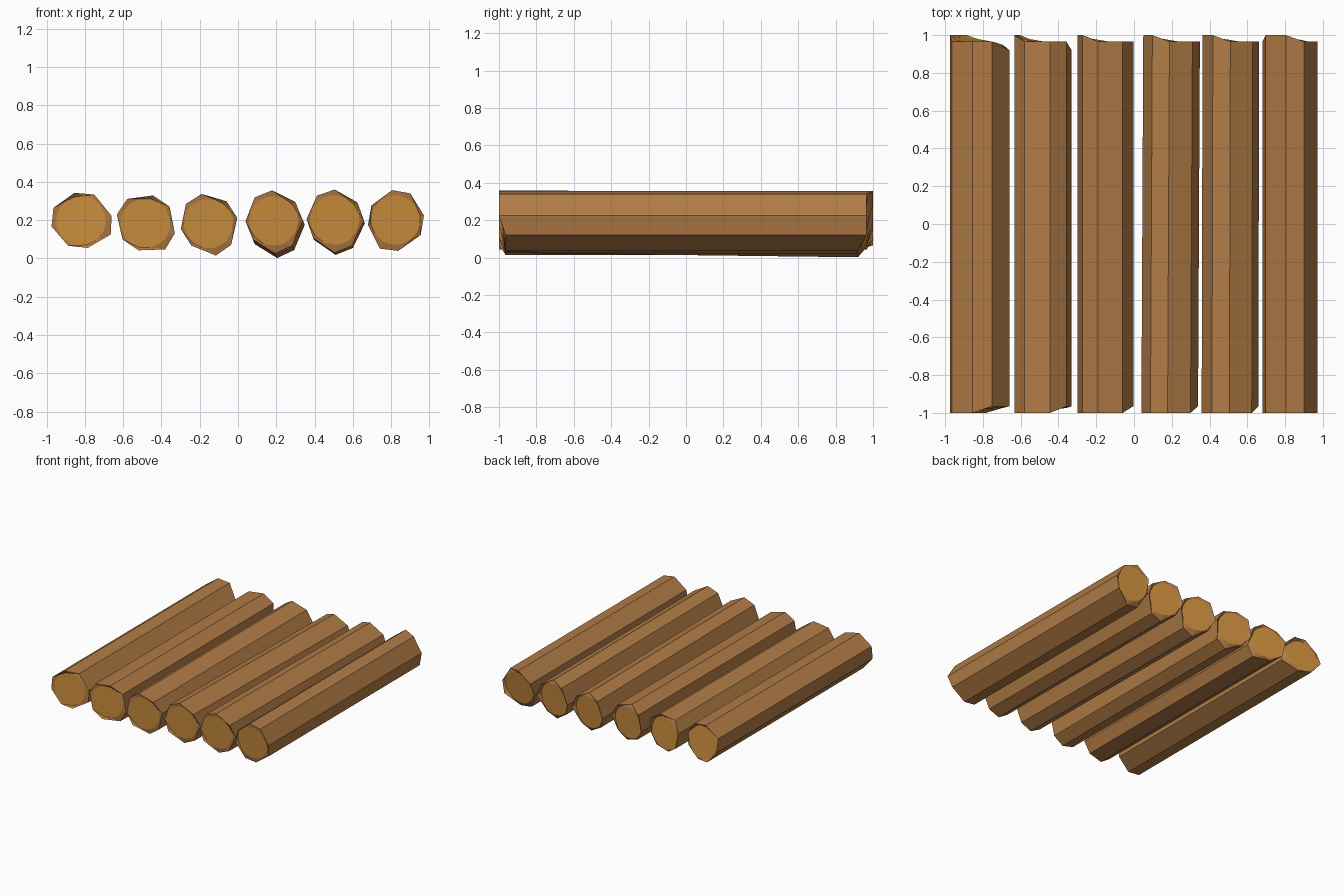
import bpy, bmesh, math
from math import cos, sin, radians

if "Cube" in bpy.data.objects:
    bpy.data.objects.remove(bpy.data.objects["Cube"])


def material(name, rgb):
    m = bpy.data.materials.new(name)
    m.diffuse_color = (*rgb, 1)
    m.use_nodes = True
    m.node_tree.nodes["Principled BSDF"].inputs["Base Color"].default_value = m.diffuse_color
    return m


BARK = material("brown_bark", (0.445, 0.202, 0.061))
CUT = material("cut_wood", (0.610, 0.275, 0.048))

# one uneven eight-sided log: angle, radius, front end y, back end y
PROFILE = [
    (243, 0.147, -1.0, 1.0),
    (191, 0.157, -1.0, 1.0),
    (155, 0.159, -1.0, 0.965),
    (103, 0.150, -1.0, 0.965),
    (63, 0.153, -0.965, 0.965),
    (9, 0.162, -0.965, 0.92),
    (-25, 0.171, -0.965, 0.92),
    (-76, 0.146, -1.0, 0.965),
]
CAP_RADIUS = 0.13


def add_log(name, x, z, turn, dx=0.0, dz=0.0):
    bm = bmesh.new()

    def vert(angle, r, y):
        a = radians(angle + turn)
        t = (y + 1) / 2                      # slight lean toward the back
        return bm.verts.new((x + r * cos(a) + dx * t, y, z + r * sin(a) + dz * t))

    n = len(PROFILE)
    front = [vert(a, r, f) for a, r, f, b in PROFILE]
    back = [vert(a, r, b) for a, r, f, b in PROFILE]

    # bark sides
    for i in range(n):
        j = (i + 1) % n
        bm.faces.new((front[i], front[j], back[j], back[i]))

    # sawn ends: bark rim around a rounder, slightly slanted disc
    def sawn_end(ring, level):
        disc = []
        for i in range(n):
            a0 = PROFILE[i][0]
            a1 = PROFILE[(i + 1) % n][0]
            step = (a0 - a1) % 360
            for a in (a0, a0 - step / 2):
                disc.append(vert(a, CAP_RADIUS, level(a)))
        for i in range(n):
            p, m, q = disc[2 * i], disc[2 * i + 1], disc[(2 * i + 2) % (2 * n)]
            o, o2 = ring[i], ring[(i + 1) % n]
            bm.faces.new((o, m, p))
            bm.faces.new((o, o2, m))
            bm.faces.new((o2, q, m))
        bm.faces.new(disc).material_index = 1

    sawn_end(front, lambda a: -0.985 - 0.013 * cos(radians(a - 195)))
    sawn_end(back, lambda a: 0.963 + 0.024 * cos(radians(a - 217)))

    bmesh.ops.recalc_face_normals(bm, faces=bm.faces)
    me = bpy.data.meshes.new(name)
    bm.to_mesh(me)
    bm.free()
    me.materials.append(BARK)
    me.materials.append(CUT)
    bpy.context.collection.objects.link(bpy.data.objects.new(name, me))


# row of six logs, each rolled differently: x, z, roll, lean
LOGS = [
    (-0.82, 0.197, 0, 0, 0),
    (-0.483, 0.184, -28, 0, 0),
    (-0.154, 0.182, -52, 0, 0),
    (0.186, 0.197, -62, 0.01, -0.025),
    (0.505, 0.201, -65, 0.005, -0.012),
    (0.823, 0.201, -94, 0, 0),
]
for k, spec in enumerate(LOGS):
    add_log(f"log_{k + 1}", *spec)
